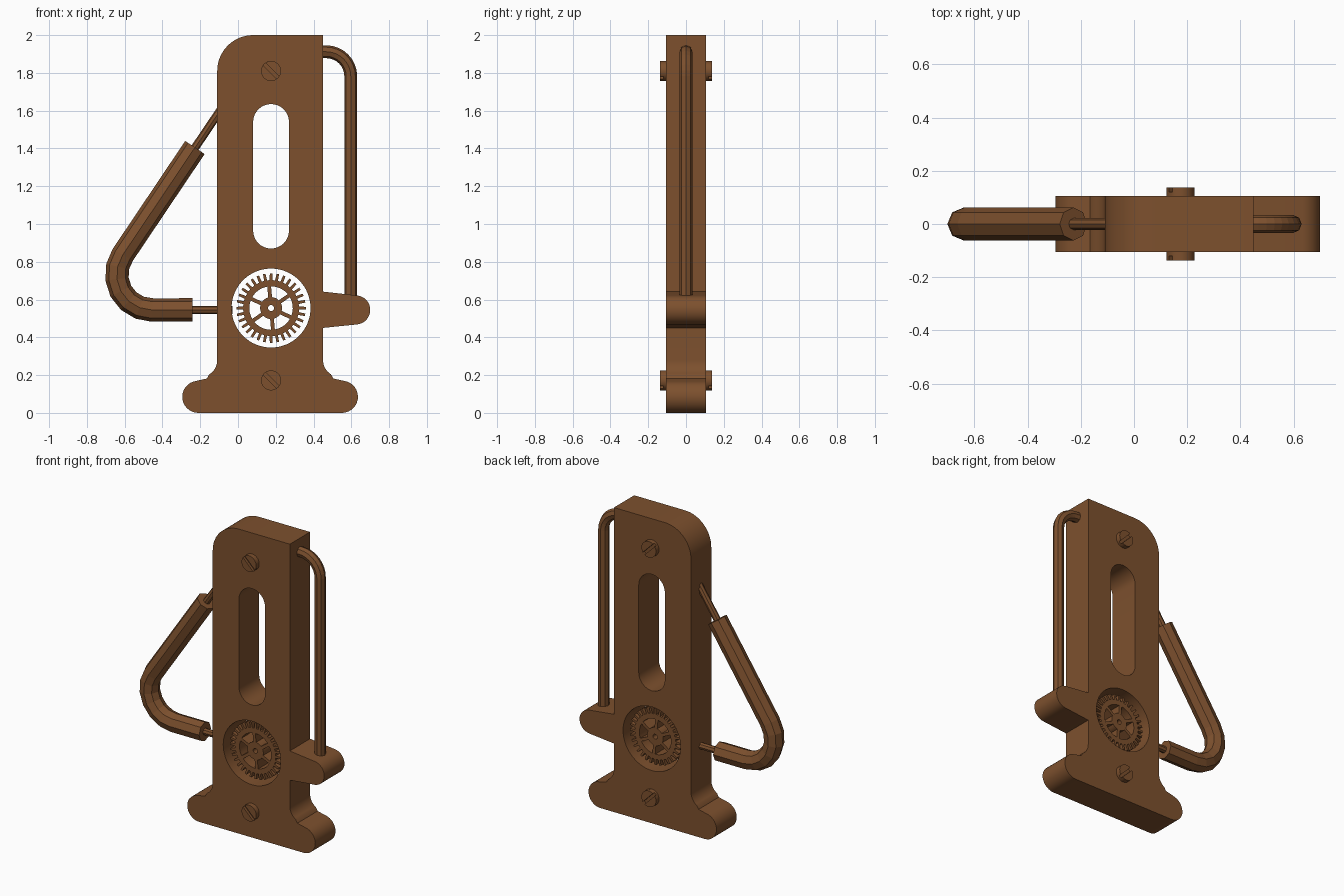
import bpy, bmesh, math
from math import cos, sin, pi, radians

if "Cube" in bpy.data.objects:
    bpy.data.objects.remove(bpy.data.objects["Cube"])

brown = bpy.data.materials.new("brown")
brown.diffuse_color = (0.205, 0.081, 0.027, 1)
brown.use_nodes = True
brown.node_tree.nodes["Principled BSDF"].inputs["Base Color"].default_value = brown.diffuse_color


def arc(cx, cz, r, a0, a1, n):
    """Points on an arc, angles in degrees."""
    return [(cx + r * cos(radians(a0 + (a1 - a0) * i / n)),
             cz + r * sin(radians(a0 + (a1 - a0) * i / n))) for i in range(n + 1)]


def circle(cx, cz, r, n=48):
    return arc(cx, cz, r, 0, 360, n)[:-1]


def curve_mesh(name, curve, upright, smooth):
    """Turn a curve into a clean mesh object."""
    curve_ob = bpy.data.objects.new(name + "_curve", curve)
    bpy.context.collection.objects.link(curve_ob)
    bpy.context.view_layer.update()
    dg = bpy.context.evaluated_depsgraph_get()
    me = bpy.data.meshes.new_from_object(curve_ob.evaluated_get(dg))
    bpy.data.objects.remove(curve_ob)
    bm = bmesh.new()
    bm.from_mesh(me)
    bmesh.ops.remove_doubles(bm, verts=bm.verts, dist=1e-5)
    if upright:
        for v in bm.verts:
            x, y, z = v.co
            v.co = (x, -z, y)
    bmesh.ops.recalc_face_normals(bm, faces=bm.faces)
    for f in bm.faces:
        f.smooth = smooth
        f.material_index = 0
    for e in bm.edges:
        e.smooth = len(e.link_faces) == 2 and e.calc_face_angle(0) < radians(30)
    bm.to_mesh(me)
    bm.free()
    me.materials.clear()
    me.materials.append(brown)
    ob = bpy.data.objects.new(name, me)
    bpy.context.collection.objects.link(ob)
    return ob


def plate(name, loops, half, smooth=True):
    """Extrude x-z outlines (first outer, others holes) along y."""
    cu = bpy.data.curves.new(name, 'CURVE')
    cu.dimensions = '2D'
    cu.fill_mode = 'BOTH'
    cu.extrude = half
    for pts in loops:
        sp = cu.splines.new('POLY')
        sp.points.add(len(pts) - 1)
        for p, (x, z) in zip(sp.points, pts):
            p.co = (x, z, 0, 1)
        sp.use_cyclic_u = True
    return curve_mesh(name, cu, True, smooth)


def rod(name, pts, r):
    """Eight-sided rod along an x-z path."""
    cu = bpy.data.curves.new(name, 'CURVE')
    cu.dimensions = '3D'
    cu.bevel_depth = r
    cu.bevel_resolution = 2
    cu.use_fill_caps = True
    sp = cu.splines.new('POLY')
    sp.points.add(len(pts) - 1)
    for p, (x, z) in zip(sp.points, pts):
        p.co = (x, 0, z, 1)
    return curve_mesh(name, cu, False, False)


# Body: flared foot, side tab, one rounded top corner, slot and gear window
CX = 0.17
foot = ([(0.50, 0)] + arc(0.55, 0.085, 0.085, -90, 72, 14)
        + [(0.505, 0.182)] + arc(0.54, 0.28, 0.09, 238, 180, 8))
foot_left = [(2 * CX - x, z) for x, z in reversed(foot)]
tab = [(0.45, 0.45)] + arc(0.623, 0.545, 0.077, -83, 83, 16) + [(0.45, 0.642)]
outline = foot + tab + [(0.45, 2.0)] + arc(0.08, 1.81, 0.19, 90, 180, 16) + foot_left
slot = arc(0.175, 1.54, 0.095, 0, 180, 16) + arc(0.175, 0.965, 0.095, 180, 360, 16)
GX, GZ = 0.175, 0.555
plate("body", [outline, slot, circle(GX, GZ, 0.209, 64)], 0.105)

# Gear with six windows between its spokes
teeth = 32
rim = []
for i in range(teeth):
    a = 2 * pi * i / teeth
    for r, d in ((0.148, -0.052), (0.184, -0.036), (0.184, 0.036), (0.148, 0.052)):
        rim.append((GX + r * cos(a + d), GZ + r * sin(a + d)))
windows = []
for i in range(6):
    a = 35 + 60 * i
    windows.append(arc(GX, GZ, 0.115, a + 5, a + 55, 8) + arc(GX, GZ, 0.058, a + 50, a + 10, 6))
plate("gear", [rim] + windows + [circle(GX, GZ, 0.016, 16)], 0.07)

# Slotted screws, heads showing on both sides
for label, z in (("upper", 1.81), ("lower", 0.172)):
    plate(label + "_screw_core", [circle(0.175, z, 0.053, 32)], 0.12)
    for k, start in enumerate((-35, 145)):
        plate(f"{label}_screw_half_{k + 1}", [arc(0.175, z, 0.053, start, start + 160, 14)], 0.137)

# Bent guide rod on the right
rod("guide_rod", [(0.43, 1.912)] + arc(0.467, 1.782, 0.13, 90, 0, 8) + [(0.597, 0.60)], 0.034)

# Handle on the left: thin wire inside a thick grip
bend = arc(-0.455, 0.732, 0.187, 270, 146, 6)
rod("handle_wire", [(-0.03, 0.545)] + bend + [(-0.085, 1.615)], 0.022)
rod("handle_grip", [(-0.24, 0.545)] + bend + [(-0.228, 1.405)], 0.062)
